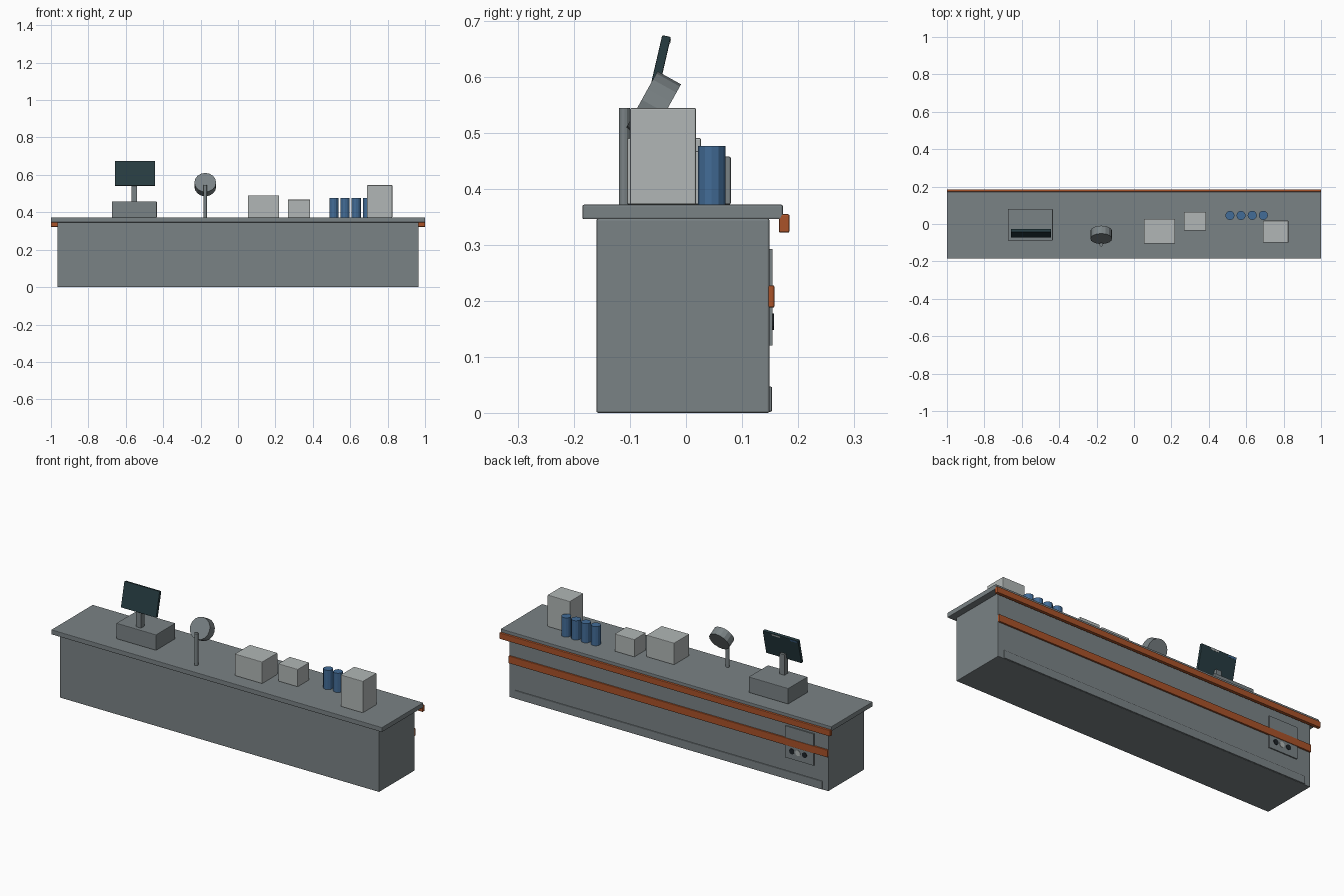
import bpy, math
from mathutils import Matrix, Vector

if "Cube" in bpy.data.objects:
    bpy.data.objects.remove(bpy.data.objects["Cube"])


def mat(name, r, g, b):
    m = bpy.data.materials.new(name)
    m.diffuse_color = (r, g, b, 1)
    m.use_nodes = True
    m.node_tree.nodes["Principled BSDF"].inputs["Base Color"].default_value = m.diffuse_color
    return m


GREY = mat("counter grey", 0.195, 0.225, 0.235)
LIGHT = mat("pale box grey", 0.44, 0.47, 0.465)
ORANGE = mat("rust orange", 0.40, 0.085, 0.022)
BLUE = mat("can blue", 0.055, 0.15, 0.31)
DARK = mat("screen dark", 0.02, 0.045, 0.053)
BLACK = mat("socket black", 0.012, 0.016, 0.02)


def finish(ob, name, material, bevel):
    ob.name = name
    ob.data.materials.append(material)
    if bevel:
        m = ob.modifiers.new("Bevel", "BEVEL")
        m.width = bevel
        m.segments = 2
    return ob


def box(name, x, y, z, material, bevel=0.003, tilt=0):
    """Box from (min, max) pairs, tilted about x through its centre."""
    bpy.ops.mesh.primitive_cube_add(size=1)
    ob = bpy.context.object
    ob.data.transform(Matrix.Diagonal((x[1] - x[0], y[1] - y[0], z[1] - z[0], 1)))
    ob.location = (sum(x) / 2, sum(y) / 2, sum(z) / 2)
    ob.rotation_euler.x = tilt
    return finish(ob, name, material, bevel)


def cyl(name, loc, r, depth, material, sides=12, tilt=0, bevel=0):
    bpy.ops.mesh.primitive_cylinder_add(vertices=sides, radius=r, depth=depth,
                                        location=loc, rotation=(tilt, 0, 0))
    return finish(bpy.context.object, name, material, bevel)


TOP = 0.372

# counter body, worktop and trims on the customer side
box("counter_body", (-0.965, 0.965), (-0.16, 0.149), (0, 0.347), GREY)
box("worktop", (-1, 1), (-0.185, 0.173), (0.346, TOP), GREY)
box("edge_rail", (-1, 1), (0.166, 0.185), (0.322, 0.355), ORANGE)
box("middle_rail", (-0.965, 0.965), (0.146, 0.158), (0.188, 0.228), ORANGE)
box("kick_plate", (-0.93, 0.93), (0.145, 0.154), (0.002, 0.047), GREY)

# side panel with small round fittings
box("service_panel", (-0.88, -0.708), (0.146, 0.155), (0.12, 0.293), GREY, 0)
for i, (x, m) in enumerate(((-0.825, BLACK), (-0.785, LIGHT), (-0.748, BLACK))):
    cyl(f"panel_fitting_{i}", (x, 0.154, 0.163), 0.015, 0.006, m, 12, math.pi / 2)

# register with stem and tilted screen
box("register_base", (-0.674, -0.434), (-0.088, 0.08), (TOP, 0.458), GREY)
box("screen_stem", (-0.57, -0.54), (-0.066, -0.036), (0.455, 0.57), GREY, 0)
TILT = -math.radians(13)
CENTRE = Vector((-0.551, -0.050, 0.607))
box("register_screen", (-0.658, -0.444), (CENTRE.y - 0.008, CENTRE.y + 0.008),
    (CENTRE.z - 0.068, CENTRE.z + 0.068), DARK, 0.002, TILT)

# small strips near the top of the screen back
for name, dx, w, m in (("blue_screen_strip", -0.08, 0.045, BLUE),
                       ("pale_screen_strip", 0.027, 0.05, LIGHT)):
    c = CENTRE + Matrix.Rotation(TILT, 3, "X") @ Vector((dx, 0.0082, 0.06))
    box(name, (c.x - w / 2, c.x + w / 2), (c.y - 0.001, c.y + 0.001),
        (c.z - 0.004, c.z + 0.004), m, 0, TILT)

# round head on a pole, face turned forward and up
cyl("lamp_pole", (-0.175, -0.11, (TOP + 0.545) / 2), 0.01, 0.545 - TOP, GREY, 12)
cyl("lamp_head", (-0.175, -0.058, 0.548), 0.058, 0.048, GREY, 16, math.radians(61))

# boxes on the worktop
box("wide_box", (0.053, 0.22), (-0.105, 0.027), (TOP, 0.491), LIGHT)
box("small_box", (0.267, 0.386), (-0.035, 0.065), (TOP, 0.468), LIGHT)
box("tall_box", (0.69, 0.825), (-0.1, 0.018), (TOP, 0.545), LIGHT)

# row of cans
for i in range(4):
    cyl(f"can_{i}", (0.513 + 0.0595 * i, 0.046, (TOP + 0.477) / 2), 0.0245, 0.477 - TOP, BLUE, 12)
